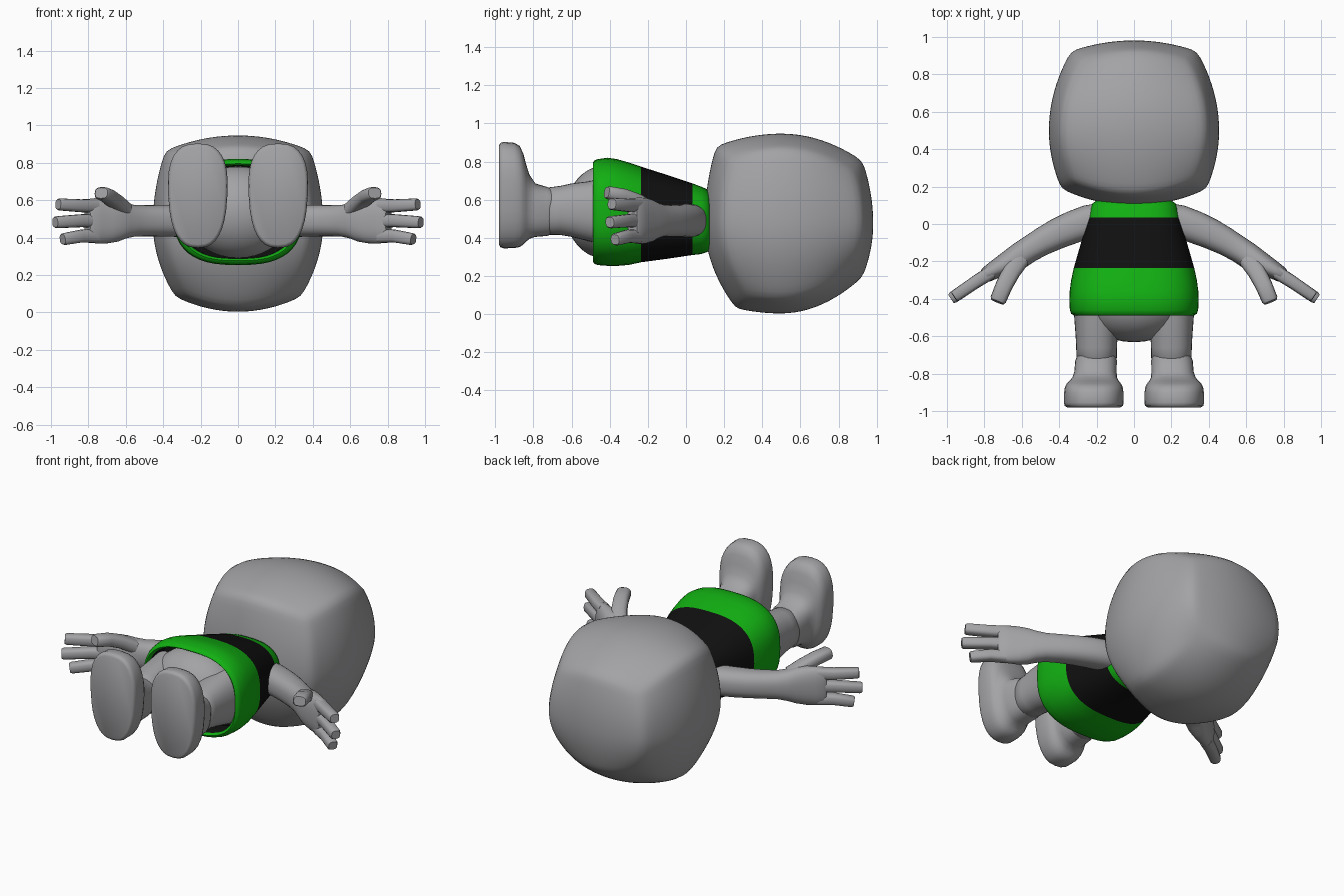
import bpy, bmesh, math
from mathutils import Vector

if "Cube" in bpy.data.objects:
    bpy.data.objects.remove(bpy.data.objects["Cube"])


def material(name, rgb):
    m = bpy.data.materials.new(name)
    m.diffuse_color = (*rgb, 1)
    m.use_nodes = True
    m.node_tree.nodes["Principled BSDF"].inputs["Base Color"].default_value = m.diffuse_color
    return m


GREY = material("stone grey", (0.366, 0.361, 0.376))
GREEN = material("bright green", (0.006, 0.43, 0.006))
BLACK = material("black", (0.005, 0.005, 0.005))


def finish(bm, name, mats, mirror=False, angle=50):
    bmesh.ops.recalc_face_normals(bm, faces=bm.faces)
    me = bpy.data.meshes.new(name)
    bm.to_mesh(me)
    bm.free()
    for m in mats:
        me.materials.append(m)
    me.shade_smooth()
    me.set_sharp_from_angle(angle=math.radians(angle))
    ob = bpy.data.objects.new(name, me)
    bpy.context.collection.objects.link(ob)
    if mirror:
        mod = ob.modifiers.new("Mirror", 'MIRROR')
        mod.use_mirror_merge = False
    return ob


def loft(name, stations, mats=(GREY,), power=2.0, bands=None, mirror=False, sides=32, taper=0.0):
    """Skin rounded-box rings: each station is (centre, direction, half width, half height)."""
    bm = bmesh.new()
    rings = []
    for centre, direction, ru, rv in stations:
        d = Vector(direction).normalized()
        u = d.cross(Vector((0, 0, 1))).normalized()
        v = u.cross(d)
        ring = []
        for k in range(sides):
            t = 2 * math.pi * k / sides
            c, s = math.cos(t), math.sin(t)
            a = math.copysign(abs(c) ** (2 / power), c)
            b = math.copysign(abs(s) ** (2 / power), s)
            ring.append(bm.verts.new(Vector(centre) + u * ru * a * (1 + taper * b) + v * rv * b))
        rings.append(ring)
    for i, (r0, r1) in enumerate(zip(rings, rings[1:])):
        for k in range(sides):
            f = bm.faces.new((r0[k], r0[k - 1], r1[k - 1], r1[k]))
            f.material_index = bands[i] if bands else 0
    for ring, i in ((rings[0], 0), (rings[-1], -1)):
        f = bm.faces.new(ring)
        f.material_index = bands[i] if bands else 0
    return finish(bm, name, mats, mirror)


def along_y(rows):
    """Rows of (y, x centre, half width, z bottom, z top) into stations."""
    return [((x, y, (lo + hi) / 2), (0, -1, 0), w, (hi - lo) / 2) for y, x, w, lo, hi in rows]


# Head: a cube with bulging faces, softened corners
def bulge(p):
    u, v, w = p
    fx = (1 - (0.26 if v > 0 else 0.15) * v * v) * (1 - (0.15 if w > 0 else 0.26) * w * w)
    if v > 0:
        y = 0.48 * v * (1 - 0.12 * u * u) * (1 - 0.12 * w * w)
    else:
        y = 0.405 * v * (1 - 0.22 * u * u) * (1 - (0.15 if w > 0 else 0.4) * w * w)
    if w > 0:
        fz = (1 - 0.17 * u * u) * (1 - (0.30 if v > 0 else 0.14) * v * v)
    else:
        fz = (1 - 0.17 * u * u) * (1 - (0.40 if v > 0 else 0.06) * v * v)
    return Vector((0.456 * u * fx, 0.502 + y, 0.475 + 0.472 * w * fz))


bm = bmesh.new()
bmesh.ops.create_cube(bm, size=2)
bmesh.ops.subdivide_edges(bm, edges=bm.edges, cuts=23, use_grid_fill=True)
for vert in bm.verts:
    vert.co = bulge(vert.co)
for _ in range(3):
    bmesh.ops.smooth_vert(bm, verts=bm.verts, factor=0.5, use_axis_x=True, use_axis_y=True, use_axis_z=True)
finish(bm, "head", [GREY], angle=80)

# Shirt: green collar, black band, green skirt, dark lining
loft("shirt", along_y([
    (0.125, 0, 0.20, 0.34, 0.63), (0.11, 0, 0.222, 0.325, 0.655), (0.08, 0, 0.236, 0.315, 0.668),
    (0.035, 0, 0.246, 0.31, 0.685), (-0.10, 0, 0.283, 0.29, 0.73), (-0.235, 0, 0.322, 0.272, 0.773),
    (-0.30, 0, 0.336, 0.258, 0.795), (-0.36, 0, 0.344, 0.253, 0.812), (-0.41, 0, 0.346, 0.253, 0.82),
    (-0.46, 0, 0.343, 0.257, 0.813), (-0.48, 0, 0.336, 0.263, 0.806), (-0.488, 0, 0.322, 0.276, 0.795),
    (-0.475, 0, 0.308, 0.288, 0.785), (-0.36, 0, 0.305, 0.29, 0.78)]),
    (GREEN, BLACK), 2.7, [0, 0, 0, 1, 1, 0, 0, 0, 0, 0, 0, 0, 1], sides=48)

# Pelvis
bm = bmesh.new()
bmesh.ops.create_uvsphere(bm, u_segments=32, v_segments=20, radius=1)
for vert in bm.verts:
    x, y, z = vert.co
    vert.co = (0.29 * x, -0.42 + 0.212 * y, 0.535 + 0.245 * z)
finish(bm, "pelvis", [GREY])

# Legs
loft("leg", along_y([
    (-0.42, 0.20, 0.125, 0.36, 0.71), (-0.52, 0.20, 0.118, 0.385, 0.695), (-0.60, 0.20, 0.112, 0.405, 0.685),
    (-0.66, 0.20, 0.109, 0.415, 0.672), (-0.715, 0.20, 0.108, 0.415, 0.665), (-0.722, 0.20, 0.10, 0.42, 0.66)]),
    power=2.3, mirror=True)

# Feet: ankle flaring into an upright rounded sole
loft("foot", along_y([
    (-0.70, 0.20, 0.10, 0.42, 0.655), (-0.73, 0.203, 0.11, 0.41, 0.667), (-0.79, 0.206, 0.112, 0.405, 0.685),
    (-0.82, 0.21, 0.118, 0.395, 0.73), (-0.838, 0.213, 0.13, 0.38, 0.785), (-0.852, 0.215, 0.143, 0.365, 0.84),
    (-0.872, 0.215, 0.153, 0.352, 0.882), (-0.90, 0.215, 0.157, 0.346, 0.898), (-0.955, 0.215, 0.158, 0.345, 0.903),
    (-0.972, 0.215, 0.154, 0.35, 0.898), (-0.98, 0.215, 0.142, 0.363, 0.885)]),
    power=2.6, mirror=True, taper=0.09)

# Arms widening into flat palms
H = (0.85, -0.53, 0)
loft("arm", [
    ((0.17, 0.025, 0.49), (1, -0.1, 0), 0.09, 0.085), ((0.25, 0.01, 0.49), (1, -0.25, 0), 0.09, 0.087),
    ((0.33, -0.018, 0.49), (1, -0.38, 0), 0.087, 0.086), ((0.41, -0.052, 0.49), (1, -0.45, 0), 0.082, 0.084),
    ((0.49, -0.093, 0.49), (1, -0.5, 0), 0.075, 0.083), ((0.56, -0.135, 0.49), H, 0.07, 0.085),
    ((0.61, -0.168, 0.49), H, 0.07, 0.097), ((0.65, -0.195, 0.49), H, 0.067, 0.113),
    ((0.70, -0.222, 0.49), H, 0.058, 0.121), ((0.75, -0.248, 0.49), H, 0.048, 0.122),
    ((0.79, -0.272, 0.49), H, 0.041, 0.118), ((0.805, -0.281, 0.49), H, 0.03, 0.105)],
    power=2.4, mirror=True)


def digit(name, points, ru, rv):
    """Tapered finger along a path, with a rounded tip."""
    pts = [Vector(p) for p in points]
    d = (pts[-1] - pts[-2]).normalized()
    st = []
    for i, p in enumerate(pts):
        k = 1 - 0.13 * i / (len(pts) - 1)
        st.append((p, pts[min(i + 1, len(pts) - 1)] - pts[max(i - 1, 0)], ru * k, rv * k))
    st.append((pts[-1] + d * 0.012, d, ru * 0.72, rv * 0.72))
    loft(name, st, power=2.8, mirror=True, sides=16)


# Fingers and thumbs
for name, x, z0, z1 in (("index_finger", 0.952, 0.57, 0.577), ("middle_finger", 0.968, 0.49, 0.482),
                        ("little_finger", 0.928, 0.408, 0.392)):
    digit(name, [(0.76, -0.256, z0), (0.84, -0.306, z0), (x, -0.306 - (x - 0.84) * 0.68, z1)], 0.037, 0.037)
digit("thumb", [(0.61, -0.19, 0.55), (0.655, -0.255, 0.592), (0.695, -0.33, 0.622), (0.726, -0.405, 0.636)], 0.05, 0.04)
